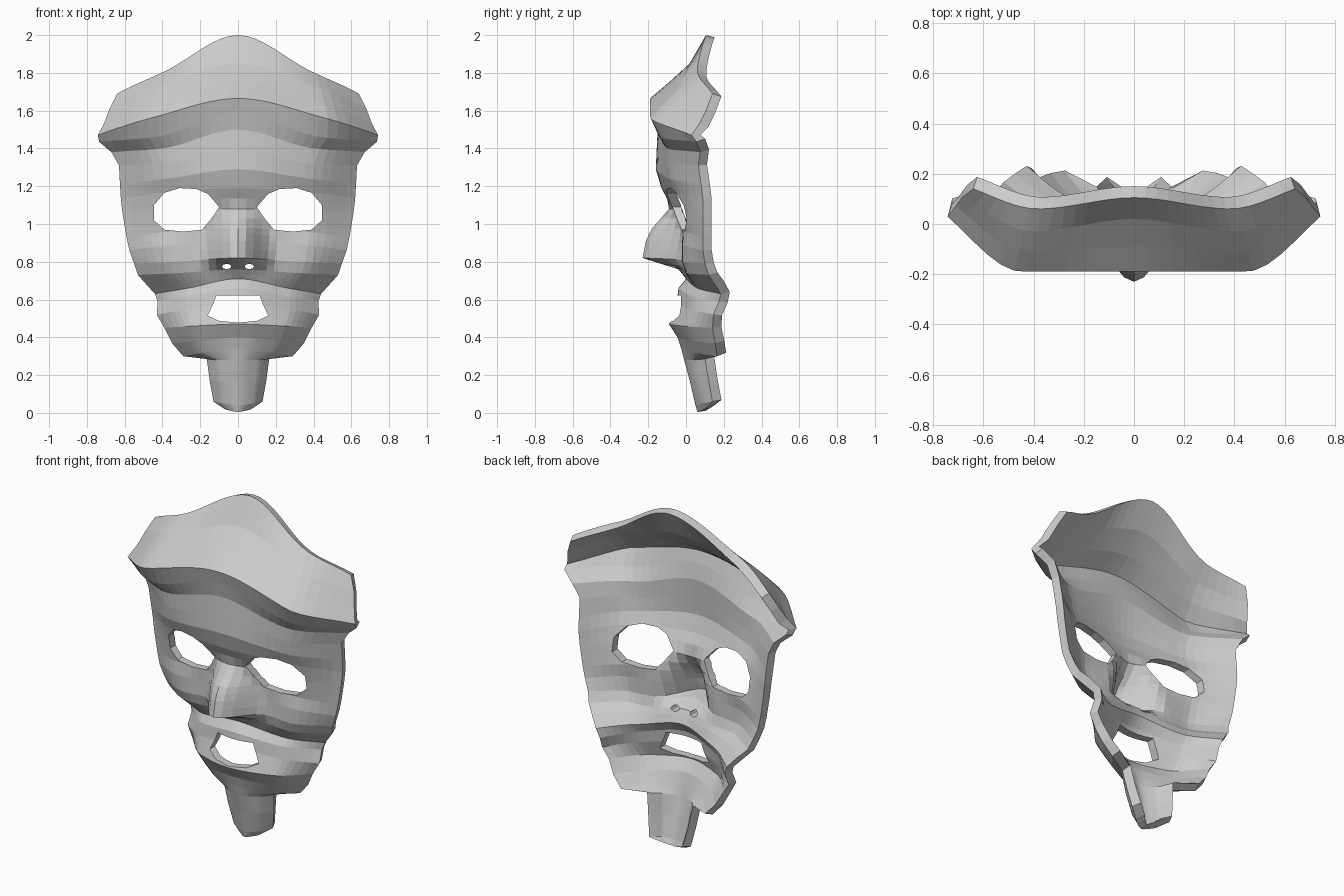
import bpy, bmesh, math
from mathutils import Vector

if "Cube" in bpy.data.objects:
    bpy.data.objects.remove(bpy.data.objects["Cube"])

# Each row: centre y,z | y,z at 60 % of the half width | edge x,y,z
HAT = [
    (.105, 2.0, .06, 1.81, .64, .14, 1.69),
    (.02, 1.85, -.03, 1.73, .68, .11, 1.61),
    (-.09, 1.75, -.11, 1.65, .71, .07, 1.53),
    (-.19, 1.665, -.19, 1.565, .742, .03, 1.47),
    (-.17, 1.59, -.14, 1.46, .735, .055, 1.435),
]
FACE = [
    (-.15, 1.50, -.10, 1.40, .67, .075, 1.38),
    (-.155, 1.40, -.10, 1.32, .63, .065, 1.31),
    (-.16, 1.29, -.09, 1.24, .625, .08, 1.21),
    (-.13, 1.19, -.06, 1.17, .62, .09, 1.13),
    (-.07, 1.08, -.03, 1.07, .61, .09, 1.05),
    (-.03, .98, -.01, .96, .59, .09, .93),
    (-.02, .91, -.02, .89, .575, .09, .86),
    (-.02, .82, -.02, .80, .55, .10, .79),
    (-.01, .76, .00, .74, .53, .12, .73),
    (.00, .71, .06, .66, .44, .185, .63),
]
JAW = [
    (-.04, .66, .03, .62, .425, .175, .59),
    (-.05, .58, .02, .55, .43, .145, .52),
    (-.09, .47, -.02, .46, .39, .14, .45),
    (-.045, .40, .02, .38, .35, .155, .37),
    (-.025, .34, .04, .32, .29, .165, .30),
    (-.01, .28, .03, .28, .165, .10, .285),
    (.02, .17, .05, .17, .15, .12, .17),
    (.05, .04, .08, .05, .13, .14, .06),
    (.06, .005, .08, .012, .07, .10, .02),
]
# Nose: z, projection, half width
NOSE = [(1.12, 0, .09), (1.07, .025, .12), (.99, .14, .18), (.92, .19, .20),
        (.82, .21, .22), (.76, .03, .22), (.71, 0, .2)]
COLS, MID, THICK = 14, .6, .045


def across(a, b, c, u):
    """Monotone curve through centre, mid and edge values, level at the centre."""
    s1, s2 = (b - a) / MID, (c - b) / (1 - MID)
    m = 2 * s1 * s2 / (s1 + s2) if s1 * s2 > 0 else 0
    if u <= MID:
        p, q, d0, d1, h, t = a, b, 0, m, MID, u / MID
    else:
        p, q, d0, d1, h, t = b, c, m, s2 * 1.2, 1 - MID, (u - MID) / (1 - MID)
    return ((2*t**3 - 3*t*t + 1) * p + (t**3 - 2*t*t + t) * h * d0
            + (3*t*t - 2*t**3) * q + (t**3 - t*t) * h * d1)


def nose(x, z):
    for (z0, p0, w0), (z1, p1, w1) in zip(NOSE, NOSE[1:]):
        if z1 <= z <= z0:
            t = (z0 - z) / (z0 - z1)
            w = w0 + (w1 - w0) * t
            return (p0 + (p1 - p0) * t) * (.5 + .5 * math.cos(math.pi * min(1, x / w)))
    return 0


def make_object(name, bm):
    me = bpy.data.meshes.new(name)
    bm.to_mesh(me)
    bm.free()
    ob = bpy.data.objects.new(name, me)
    bpy.context.collection.objects.link(ob)
    return ob


# Extra in-between rows where the nose sits
rows = HAT + FACE + JAW
fine = []
for a, b in zip(rows, rows[1:]):
    fine.append(a)
    if .75 < a[1] < 1.2:
        fine.append(tuple((p + q) / 2 for p, q in zip(a, b)))
fine.append(rows[-1])

# Front surface, lofted row by row
bm = bmesh.new()
grid = []
for yc, zc, ym, zm, xe, ye, ze in fine:
    line = []
    for i in range(-COLS, COLS + 1):
        u = abs(i) / COLS
        z = across(zc, zm, ze, u)
        y = across(yc, ym, ye, u) - nose(u * xe, z)
        line.append(bm.verts.new((i / COLS * xe, y, z)))
    grid.append(line)
for a, b in zip(grid, grid[1:]):
    for i in range(2 * COLS):
        bm.faces.new((a[i], b[i], b[i + 1], a[i + 1]))
bm.normal_update()

# Back surface, pushed inward along a direction leaning to the rear
back = []
for line in grid:
    new = []
    for v in line:
        d = (v.normal + Vector((0, -1.2, 0))).normalized()
        new.append(bm.verts.new(v.co - d * THICK / max(.65, d.dot(v.normal))))
    back.append(new)
for a, b in zip(back, back[1:]):
    for i in range(2 * COLS):
        bm.faces.new((a[i + 1], b[i + 1], b[i], a[i]))


def outline(g):
    return (g[0] + [r[-1] for r in g[1:]] + g[-1][-2::-1] + [r[0] for r in g[-2:0:-1]])


# Rim joining front and back
f, k = outline(grid), outline(back)
for i in range(len(f)):
    j = (i + 1) % len(f)
    bm.faces.new((f[i], f[j], k[j], k[i]))
bmesh.ops.recalc_face_normals(bm, faces=bm.faces)
mask = make_object("mask", bm)

# Cutter for the eyes, nostrils and mouth
EYE = [(.10, 1.09), (.16, 1.16), (.22, 1.185), (.31, 1.19), (.39, 1.165), (.445, 1.10),
       (.445, 1.02), (.39, .97), (.29, .96), (.19, .97), (.14, 1.03)]
NOSTRIL = [(.06 + .025 * math.cos(k * math.pi / 4), .775 + .014 * math.sin(k * math.pi / 4))
           for k in range(8)]
LIP = [(.115, .622), (.13, .58), (.16, .515), (.10, .487), (0, .478)]
MOUTH = LIP + [(-x, z) for x, z in LIP[-2::-1]]
bm = bmesh.new()


def prism(points):
    ends = [[bm.verts.new((x, y, z)) for x, z in points] for y in (-.5, .5)]
    bm.faces.new(ends[0])
    bm.faces.new(ends[1][::-1])
    for i in range(len(points)):
        bm.faces.new((ends[0][i - 1], ends[1][i - 1], ends[1][i], ends[0][i]))


prism(MOUTH)
for s in (1, -1):
    for shape in (EYE, NOSTRIL):
        prism([(s * x, z) for x, z in shape])
bmesh.ops.recalc_face_normals(bm, faces=bm.faces)
cutter = make_object("opening_cutter", bm)
cutter.hide_render = True

# Cut the openings, bake the result and drop the cutter
m = mask.modifiers.new("openings", "BOOLEAN")
m.operation, m.solver, m.object = "DIFFERENCE", "EXACT", cutter
baked = bpy.data.meshes.new_from_object(
    mask.evaluated_get(bpy.context.evaluated_depsgraph_get()))
mask.modifiers.clear()
mask.data = baked
bpy.data.objects.remove(cutter)
